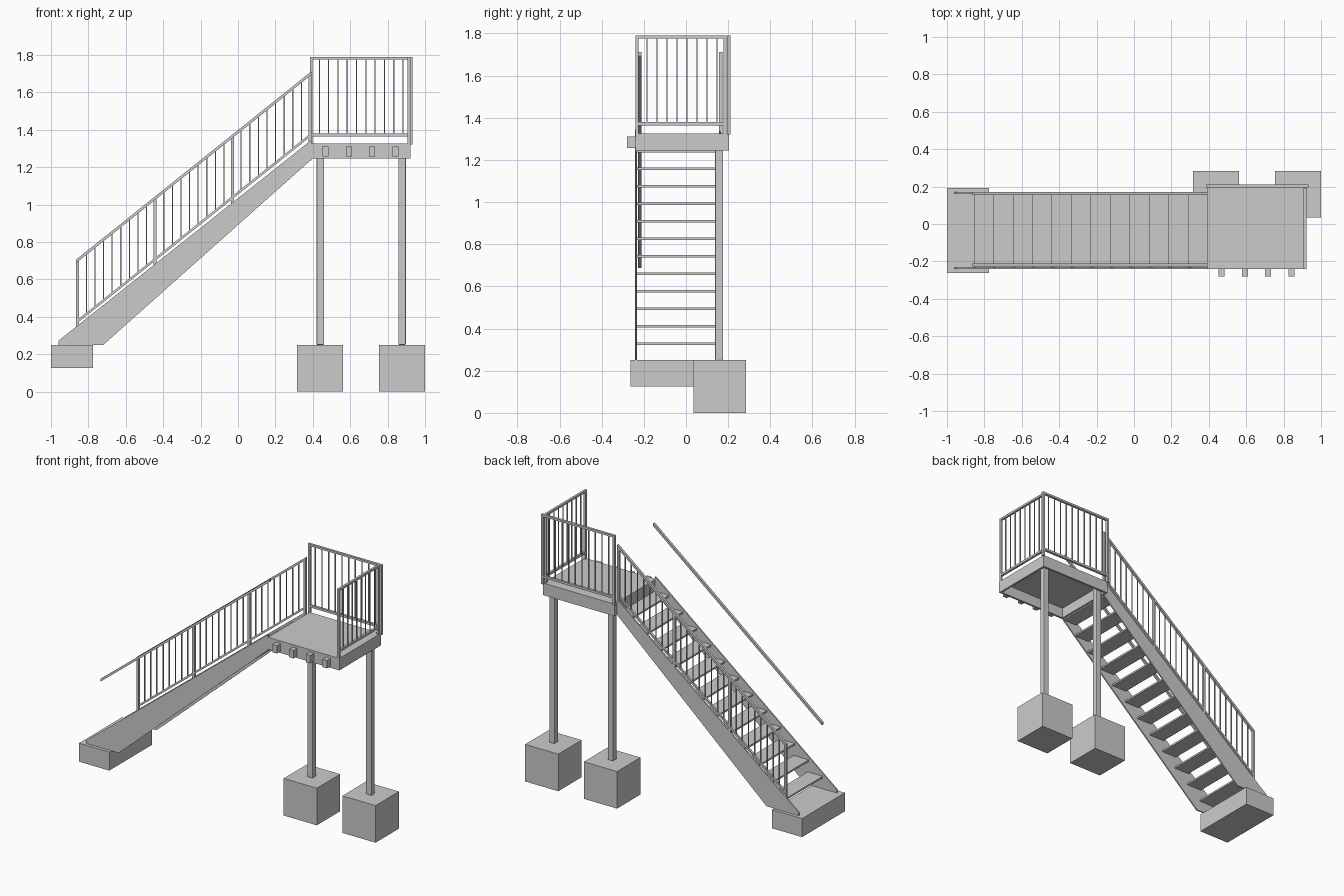
import bpy, bmesh
from mathutils import Vector

if "Cube" in bpy.data.objects:
    bpy.data.objects.remove(bpy.data.objects["Cube"])


def finish(name, bm):
    bmesh.ops.recalc_face_normals(bm, faces=bm.faces)
    me = bpy.data.meshes.new(name)
    bm.to_mesh(me)
    bm.free()
    ob = bpy.data.objects.new(name, me)
    bpy.context.collection.objects.link(ob)
    return ob


def prism(bm, pts, y0, y1):
    """Extrude an xz outline from y0 to y1."""
    a = [bm.verts.new((x, y0, z)) for x, z in pts]
    b = [bm.verts.new((x, y1, z)) for x, z in pts]
    bm.faces.new(a)
    bm.faces.new(b[::-1])
    for i in range(len(pts)):
        j = (i + 1) % len(pts)
        bm.faces.new((a[i], b[i], b[j], a[j]))


def box(bm, x0, x1, y0, y1, z0, z1):
    prism(bm, [(x0, z0), (x1, z0), (x1, z1), (x0, z1)], y0, y1)


def add_box(name, *dims):
    bm = bmesh.new()
    box(bm, *dims)
    return finish(name, bm)


def slope_bar(bm, x0, x1, z0, z1, h, y, w):
    """Sloping bar with plumb-cut ends, centred on y."""
    prism(bm, [(x0, z0 - h / 2), (x1, z1 - h / 2), (x1, z1 + h / 2), (x0, z0 + h / 2)],
          y - w / 2, y + w / 2)


# concrete footings
add_box("stair_footing", -1.0, -0.775, -0.263, 0.193, 0.125, 0.25)
for i, x in enumerate((0.315, 0.753)):
    add_box(f"post_footing_{i}", x, x + 0.247, 0.036, 0.284, 0, 0.25)

# landing support posts with softened corners
for i, x in enumerate((0.42, 0.857)):
    post = add_box(f"support_post_{i}", x, x + 0.04, 0.138, 0.176, 0.25, 1.315)
    bev = post.modifiers.new("corners", 'BEVEL')
    bev.width = 0.004
    bev.segments = 2

# stringers
outline = [(-0.96, 0.25), (-0.72, 0.25), (0.392, 1.24), (0.392, 1.345), (-0.96, 0.272)]
for n, y in (("front", -0.241), ("back", 0.163)):
    bm = bmesh.new()
    prism(bm, outline, y, y + 0.009)
    finish(f"{n}_stringer", bm)

# treads
RUN, RISE = 0.104, 0.0831
for i in range(12):
    x, z = -0.856 + i * RUN, 0.328 + i * RISE
    add_box(f"tread_{i}", x, min(x + 0.112, 0.392), -0.233, 0.164, z - 0.006, z + 0.006)

# landing frame, deck and bracket blocks
X0, X1, Y0, Y1 = 0.392, 0.923, -0.24, 0.203
T = 0.014
bm = bmesh.new()
box(bm, X0, X1, Y0, Y0 + T, 1.245, 1.315)
box(bm, X0, X1, Y1 - T, Y1, 1.245, 1.315)
box(bm, X0, X0 + T, Y0 + T, Y1 - T, 1.245, 1.315)
box(bm, X1 - T, X1, Y0 + T, Y1 - T, 1.245, 1.315)
finish("landing_frame", bm)
add_box("landing_deck", X0, X1, Y0, Y1, 1.315, 1.326)
for i in range(4):
    x = 0.453 + i * 0.1243
    add_box(f"bracket_block_{i}", x, x + 0.032, -0.28, Y0, 1.257, 1.31)

# back railing of the landing
bm = bmesh.new()
for x in (0.384, 0.918):
    box(bm, x, x + 0.015, 0.194, 0.21, 1.32, 1.79)
for z0, z1 in ((1.364, 1.379), (1.776, 1.79)):
    box(bm, 0.399, 0.918, 0.194, 0.21, z0, z1)
for i in range(10):
    x = 0.435 + i * 0.0497
    box(bm, x - 0.003, x + 0.003, 0.199, 0.205, 1.379, 1.776)
finish("landing_back_railing", bm)

# side railing of the landing
bm = bmesh.new()
for y in (-0.24, 0.178):
    box(bm, 0.906, 0.921, y, y + 0.015, 1.32, 1.79)
for z0, z1 in ((1.364, 1.379), (1.776, 1.79)):
    box(bm, 0.906, 0.921, -0.225, 0.178, z0, z1)
for i in range(8):
    y = -0.185 + i * 0.0475
    box(bm, 0.9105, 0.9165, y - 0.003, y + 0.003, 1.379, 1.776)
finish("landing_side_railing", bm)

# stair railing on the back stringer
posts = [-0.857, -0.443, -0.029, 0.385]
SL = 0.80
top = lambda x: 0.703 + SL * (x + 0.857)
low = lambda x: 0.376 + SL * (x + 0.857)
RY = 0.164
xa, xb = -0.865, 0.393
bm = bmesh.new()
slope_bar(bm, xa, xb, top(xa), top(xb), 0.019, RY, 0.016)
slope_bar(bm, xa, xb, low(xa), low(xb), 0.016, RY, 0.014)
for x in posts:
    box(bm, x - 0.008, x + 0.008, RY - 0.008, RY + 0.008, low(x) - 0.035, top(x))
for p, q in zip(posts, posts[1:]):
    for k in range(1, 9):
        x = p + (q - p) * k / 9
        box(bm, x - 0.003, x + 0.003, RY - 0.003, RY + 0.003, low(x), top(x))
finish("stair_railing", bm)

# free handrail above the front stringer
bm = bmesh.new()
slope_bar(bm, xa, xb, top(xa), top(xb), 0.019, -0.219, 0.016)
finish("wall_handrail", bm)
